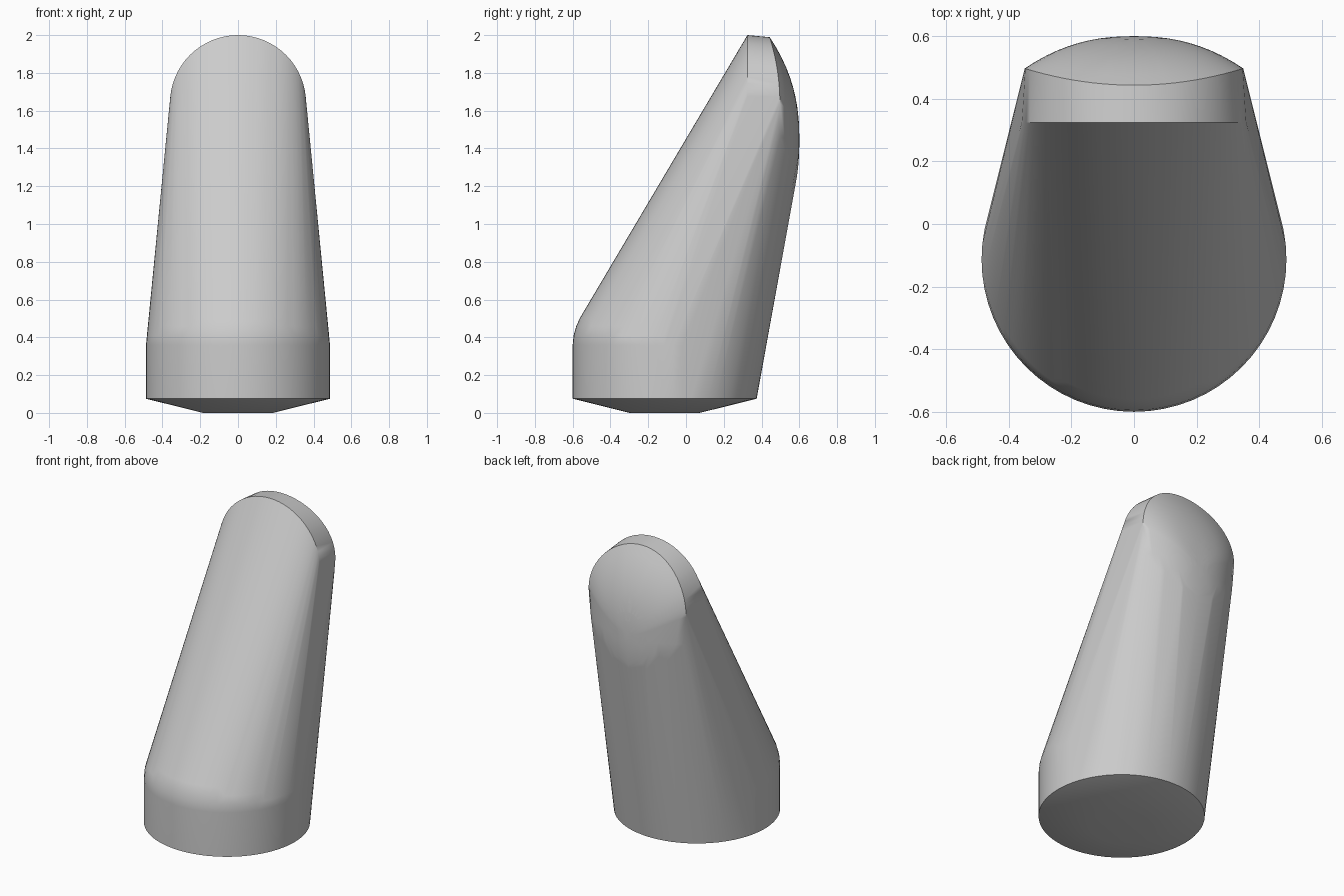
import bpy
import bmesh
from math import cos, sin, pi

cube = bpy.data.objects.get("Cube")
if cube:
    bpy.data.objects.remove(cube)

# One plain grey
grey = bpy.data.materials.new("plain grey")
grey.use_nodes = True
colour = (0.6, 0.6, 0.6, 1)
grey.diffuse_color = colour
grey.node_tree.nodes["Principled BSDF"].inputs["Base Color"].default_value = colour

bm = bmesh.new()
BASE_Y = -0.113


def ring(radius, z, count=64):
    for i in range(count):
        a = 2 * pi * i / count
        bm.verts.new((radius * cos(a), BASE_Y + radius * sin(a), z))


def arch(radius, centre_z, count=32):
    return [(radius * cos(pi * i / count), centre_z + radius * sin(pi * i / count))
            for i in range(count + 1)]


# Round foot with a shallow bevel below and a soft shoulder above
for radius, z in ((0.185, 0), (0.487, 0.075), (0.487, 0.36),
                  (0.482, 0.41), (0.468, 0.46), (0.447, 0.505)):
    ring(radius, z)

# Front edge of the rounded tip
for x, z in arch(0.36, 1.64):
    bm.verts.new((x, 0.325, z))

# Outline of the domed back: arch above, narrowing tongue below
outline = [(x, 0.497 - 0.44 * (z - 1.64) ** 2, z) for x, z in arch(0.349, 1.64)]
lower = [(0.345, 0.492, 1.55), (0.33, 0.5, 1.46), (0.25, 0.54, 1.35), (0.12, 0.577, 1.27)]
outline += [(side * x, y, z) for x, y, z in lower for side in (1, -1)]
outline.append((0, 0.587, 1.25))

# Dome swelling from the outline to its crown
CROWN_Y, CROWN_Z, STEPS = 0.6, 1.45, 10
for step in range(STEPS + 1):
    s = step / STEPS
    for x, y, z in outline:
        bm.verts.new((x * s, CROWN_Y - (CROWN_Y - y) * s ** 2.3,
                      CROWN_Z + (z - CROWN_Z) * s))
bmesh.ops.remove_doubles(bm, verts=bm.verts[:], dist=0.001)

# Stretch one taut skin over the foot, tip and dome
hull = bmesh.ops.convex_hull(bm, input=bm.verts[:])
spare = {v for v in hull["geom_interior"] + hull["geom_unused"]
         if isinstance(v, bmesh.types.BMVert)}
bmesh.ops.delete(bm, geom=list(spare), context="VERTS")
bmesh.ops.dissolve_limit(bm, angle_limit=0.01, verts=bm.verts[:], edges=bm.edges[:])
bmesh.ops.recalc_face_normals(bm, faces=bm.faces[:])

mesh = bpy.data.meshes.new("slanted_cap")
bm.to_mesh(mesh)
bm.free()
mesh.materials.append(grey)
cap = bpy.data.objects.new("slanted_cap", mesh)
bpy.context.collection.objects.link(cap)

# Smooth skin with crisp rims
bpy.ops.object.select_all(action="DESELECT")
cap.select_set(True)
bpy.context.view_layer.objects.active = cap
bpy.ops.object.shade_smooth_by_angle(angle=pi / 6)
weighted = cap.modifiers.new("even shading", "WEIGHTED_NORMAL")
weighted.keep_sharp = True
